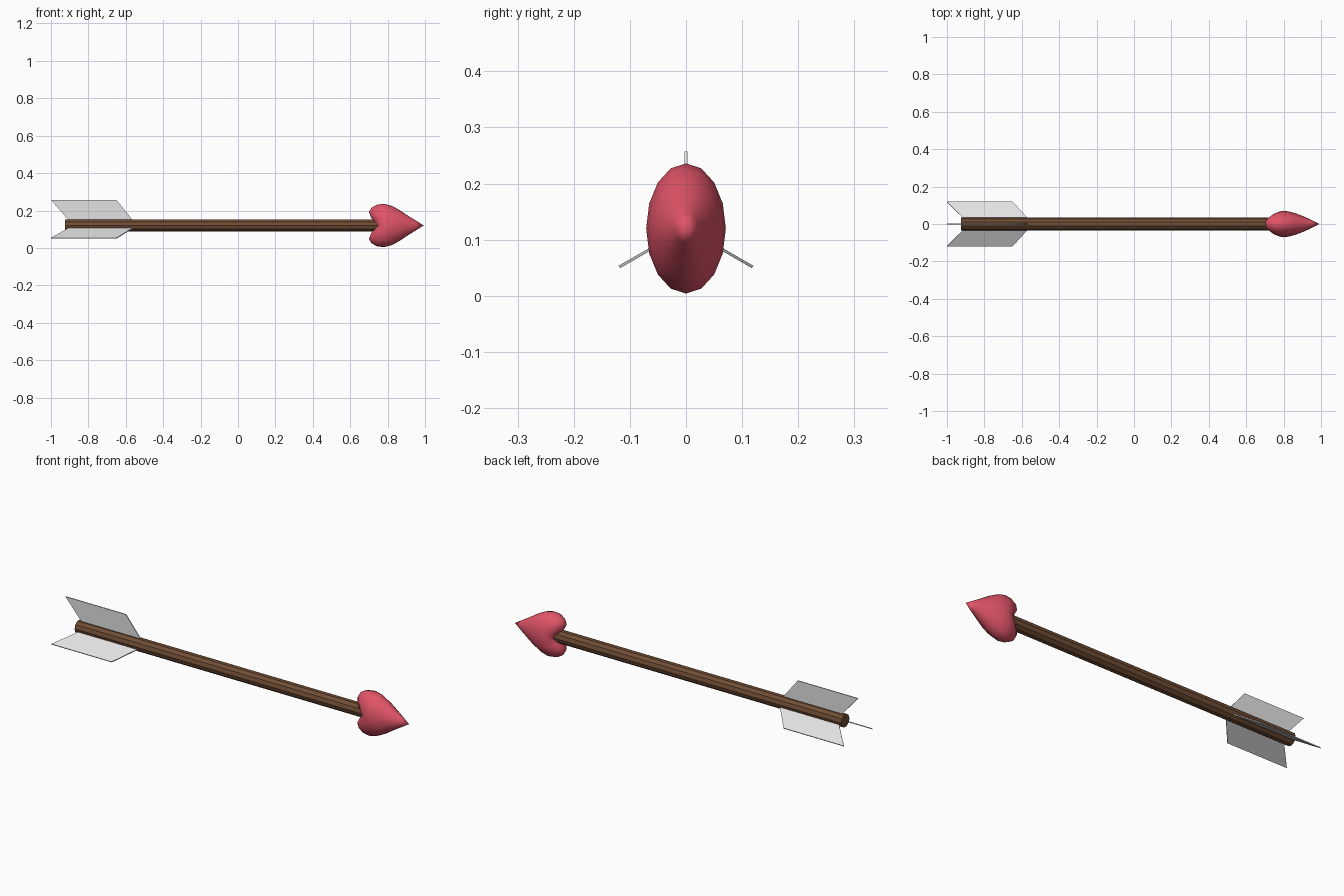
import bpy, bmesh, math
from mathutils import Matrix, Vector

if "Cube" in bpy.data.objects:
    bpy.data.objects.remove(bpy.data.objects["Cube"])

AXIS_Z = 0.12  # height of the arrow's centre line


def material(name, rgb):
    m = bpy.data.materials.new(name)
    m.diffuse_color = (*rgb, 1)
    m.use_nodes = True
    m.node_tree.nodes["Principled BSDF"].inputs["Base Color"].default_value = m.diffuse_color
    return m


def make_object(name, bm, mat):
    bmesh.ops.recalc_face_normals(bm, faces=bm.faces[:])
    me = bpy.data.meshes.new(name)
    bm.to_mesh(me)
    bm.free()
    me.materials.append(mat)
    ob = bpy.data.objects.new(name, me)
    ob.location.z = AXIS_Z
    bpy.context.collection.objects.link(ob)
    return ob


wood = material("brown wood", (0.16, 0.075, 0.036))
red = material("rose red", (0.76, 0.09, 0.14))
white = material("feather white", (0.76, 0.76, 0.76))

# Shaft: ten-sided rod along x
bm = bmesh.new()
x0, x1 = -0.925, 0.80
bmesh.ops.create_cone(bm, cap_ends=True, segments=10, radius1=0.034, radius2=0.034,
                      depth=x1 - x0,
                      matrix=Matrix.Translation(((x0 + x1) / 2, 0, 0)) @ Matrix.Rotation(math.pi / 2, 4, 'Y'))
make_object("shaft", bm, wood)

# Heart-shaped head: elliptical rings (x at lobes, half height, x at sides, half width)
rings = [(0.95, 0.027, 0.95, 0.021), (0.90, 0.058, 0.905, 0.042),
         (0.86, 0.085, 0.865, 0.057), (0.82, 0.106, 0.83, 0.067),
         (0.78, 0.116, 0.80, 0.071), (0.742, 0.111, 0.778, 0.067),
         (0.713, 0.094, 0.762, 0.056), (0.70, 0.072, 0.752, 0.042),
         (0.712, 0.042, 0.746, 0.024)]
N = 16
bm = bmesh.new()
loops = []
for xz, a, xy, b in rings:
    loop = []
    for i in range(N):
        t = 2 * math.pi * i / N
        w = abs(math.sin(t))
        loop.append(bm.verts.new((xz * w + xy * (1 - w), b * math.cos(t), a * math.sin(t))))
    loops.append(loop)
tip = bm.verts.new((0.993, 0, 0))
notch = bm.verts.new((0.742, 0, 0))
for i in range(N):
    j = (i + 1) % N
    bm.faces.new((tip, loops[0][i], loops[0][j]))
    bm.faces.new((notch, loops[-1][j], loops[-1][i]))
    for p, q in zip(loops, loops[1:]):
        bm.faces.new((p[i], q[i], q[j], p[j]))
for f in bm.faces:
    f.smooth = True
make_object("heart_head", bm, red)

# Three feathers, 120 degrees apart
profile = [(-0.898, 0.02), (-1.0, 0.137), (-0.65, 0.137), (-0.556, 0.02)]
for k, name in enumerate(("feather_top", "feather_front", "feather_back")):
    bm = bmesh.new()
    face = bm.faces.new([bm.verts.new((x, -0.0025, r)) for x, r in profile])
    ext = bmesh.ops.extrude_face_region(bm, geom=[face], use_keep_orig=True)
    bmesh.ops.translate(bm, vec=Vector((0, 0.005, 0)),
                        verts=[v for v in ext["geom"] if isinstance(v, bmesh.types.BMVert)])
    bmesh.ops.rotate(bm, verts=bm.verts[:], cent=(0, 0, 0),
                     matrix=Matrix.Rotation(math.radians(120 * k), 3, 'X'))
    make_object(name, bm, white)
